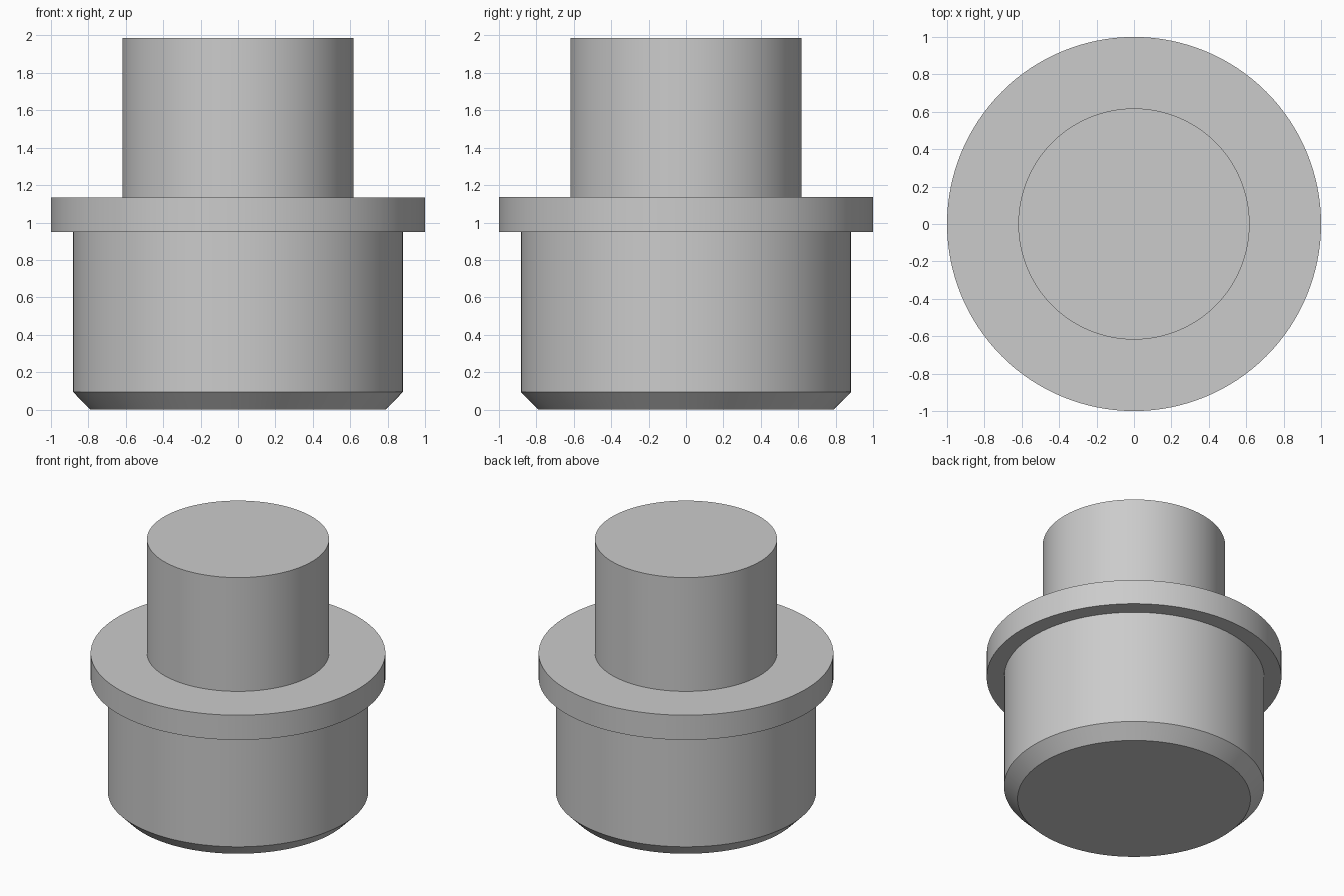
import bpy
import bmesh
from math import radians, tau
from mathutils import Vector

default_cube = bpy.data.objects.get("Cube")
if default_cube:
    bpy.data.objects.remove(default_cube, do_unlink=True)

SEGMENTS = 128

# One plain grey for the whole turned part
grey = bpy.data.materials.new("plain_grey")
grey.use_nodes = True
colour = (0.6, 0.6, 0.6, 1)
grey.diffuse_color = colour
grey.node_tree.nodes["Principled BSDF"].inputs["Base Color"].default_value = colour


def lathe(name, profile, material):
    """Revolve a (radius, height) profile around z and cap both ends."""
    bm = bmesh.new()
    verts = [bm.verts.new((r, 0, z)) for r, z in profile]
    edges = [bm.edges.new(pair) for pair in zip(verts, verts[1:])]
    bmesh.ops.spin(bm, geom=verts + edges, cent=Vector(), axis=(0, 0, 1),
                   angle=tau, steps=SEGMENTS, use_merge=True)
    bmesh.ops.remove_doubles(bm, verts=bm.verts, dist=0.0001)
    bmesh.ops.holes_fill(bm, edges=[e for e in bm.edges if e.is_boundary], sides=0)
    bmesh.ops.recalc_face_normals(bm, faces=bm.faces)
    mesh = bpy.data.meshes.new(name)
    bm.to_mesh(mesh)
    bm.free()
    mesh.materials.append(material)
    obj = bpy.data.objects.new(name, mesh)
    bpy.context.collection.objects.link(obj)
    bpy.ops.object.select_all(action="DESELECT")
    obj.select_set(True)
    bpy.context.view_layer.objects.active = obj
    bpy.ops.object.shade_smooth_by_angle(angle=radians(30))
    return obj


# Chamfered base, wide flange and narrower shaft turned as one solid
lathe("flanged_plug", [
    (0.79, 0), (0.883, 0.095),
    (0.883, 0.95), (1, 0.95),
    (1, 1.135), (0.618, 1.135),
    (0.618, 1.987),
], grey)
